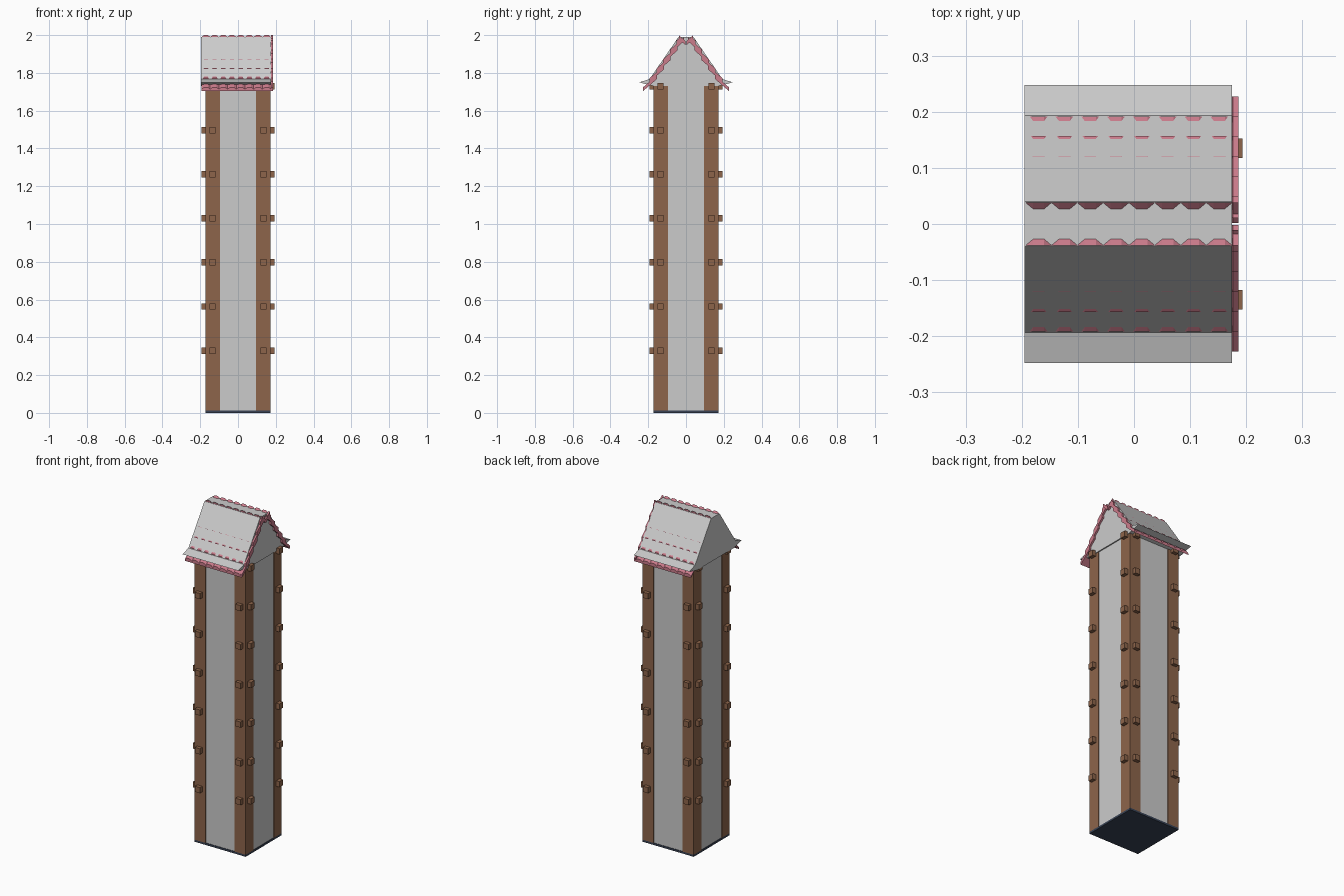
import bpy, bmesh

if "Cube" in bpy.data.objects:
    bpy.data.objects.remove(bpy.data.objects["Cube"])


def material(name, color):
    m = bpy.data.materials.new(name)
    m.diffuse_color = (*color, 1)
    m.use_nodes = True
    m.node_tree.nodes["Principled BSDF"].inputs["Base Color"].default_value = m.diffuse_color
    return m


BROWN = material("timber", (0.27, 0.13, 0.07))
PINK = material("tile", (0.6, 0.2, 0.26))
NAVY = material("base_dark", (0.04, 0.055, 0.09))


def finish(name, bm, mat=None):
    bmesh.ops.recalc_face_normals(bm, faces=bm.faces)
    me = bpy.data.meshes.new(name)
    bm.to_mesh(me)
    bm.free()
    ob = bpy.data.objects.new(name, me)
    bpy.context.collection.objects.link(ob)
    if mat:
        me.materials.append(mat)
    return ob


def add_loft(bm, rings):
    """Skin equal-length closed rings and cap both ends."""
    vs = [[bm.verts.new(p) for p in r] for r in rings]
    n = len(vs[0])
    for a, b in zip(vs, vs[1:]):
        for i in range(n):
            j = (i + 1) % n
            bm.faces.new((a[i], a[j], b[j], b[i]))
    bm.faces.new(vs[0])
    bm.faces.new(vs[-1])


def add_box(bm, x0, x1, y0, y1, z0, z1):
    x0, x1 = sorted((x0, x1))
    y0, y1 = sorted((y0, y1))
    add_loft(bm, [[(x0, y0, z), (x1, y0, z), (x1, y1, z), (x0, y1, z)] for z in (z0, z1)])


SIGNS = [(a, b) for a in (-1, 1) for b in (-1, 1)]
H = 0.171       # half width of the tower
TOP = 1.732     # wall height

# Base plate and plain wall core
bm = bmesh.new()
add_box(bm, -H, H, -H, H, 0, 0.012)
finish("base_plate", bm, NAVY)
bm = bmesh.new()
add_box(bm, -H + 0.003, H - 0.003, -H + 0.003, H - 0.003, 0.012, TOP)
finish("tower_wall", bm)

# Corner posts
bm = bmesh.new()
for sx, sy in SIGNS:
    add_box(bm, sx * 0.096, sx * H, sy * 0.096, sy * H, 0.012, TOP)
finish("corner_posts", bm, BROWN)

# Square pegs up both faces of every post
bm = bmesh.new()
for k in range(7):
    z = 0.33 + k * 0.2333
    for sx, sy in SIGNS:
        for swap in (False, True):
            out = (0.16, 0.193)
            along = (0.118, 0.152)
            xr, yr = (out, along) if swap else (along, out)
            add_box(bm, sx * xr[0], sx * xr[1], sy * yr[0], sy * yr[1], z - 0.017, z + 0.017)
finish("pegs", bm, BROWN)

# Roof body: steep gable with a flat ridge and flared eaves
half = [(0.04, 1.99), (0.193, 1.767), (0.248, 1.75), (0.17, 1.73)]
profile = half + [(-y, z) for y, z in reversed(half)]
bm = bmesh.new()
add_loft(bm, [[(x, y, z) for y, z in profile] for x in (-0.195, 0.175)])
finish("roof", bm)

# Corrugation across the roof: eight humps, then the strip past the gable
PITCH = 0.046
wave = [(-0.193, -0.01)]
for c in range(8):
    x = -0.193 + c * PITCH
    wave += [(x + 0.013, 0), (x + PITCH - 0.013, 0), (x + PITCH, -0.01)]
wave += [(0.176, 0), (0.186, 0)]


def add_tile_row(bm, inner, tip, side, t=0.02):
    (yi, zi), (yt, zt) = inner, tip
    add_loft(bm, [[(x, side * yi, zi + h), (x, side * yt, zt + h),
                   (x, side * yt, zt - t), (x, side * yi, zi - t)] for x, h in wave])


# Overlapping tile rows that break through the lower roof
bm = bmesh.new()
for side in (-1, 1):
    for k in range(6):
        y = 0.05 + 0.0355 * k
        z = 1.776 + 1.40 * (0.19 - y)
        length = min(0.075, y - (0.03 if k == 0 else 0.01))
        add_tile_row(bm, (y - length, z + 0.87 * length), (y, z), side)
finish("roof_tiles", bm, PINK)

# Ridge tiles leaning inward along the flat top
bm = bmesh.new()
for side in (-1, 1):
    add_tile_row(bm, (0.002, 1.967), (0.038, 2.0), side)
finish("ridge_tiles", bm, PINK)
